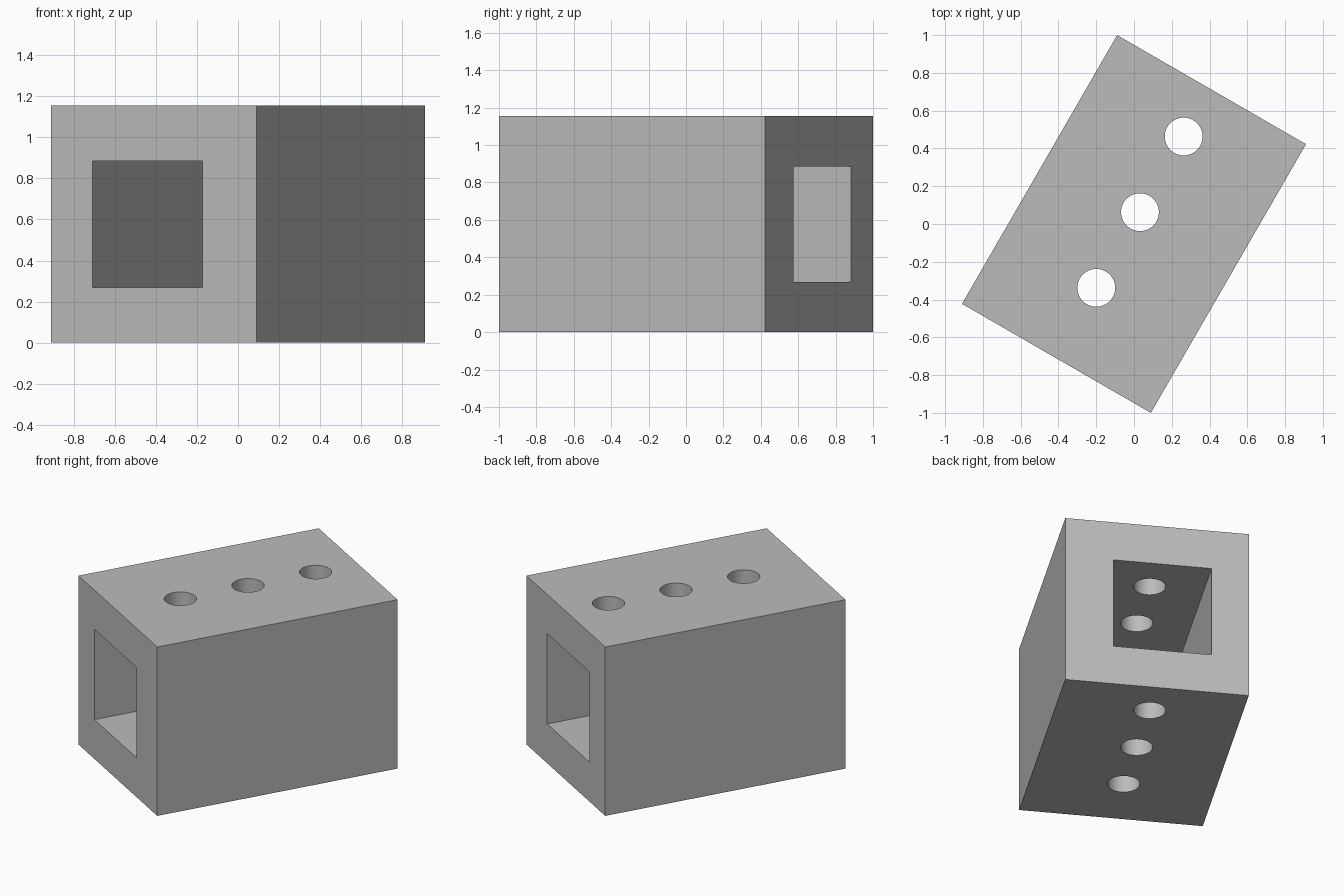
import bpy
from math import radians

default = bpy.data.objects.get("Cube")
if default:
    bpy.data.objects.remove(default, do_unlink=True)

SIDE, LENGTH = 1.1547, 1.6427    # block section and length
TUNNEL, TUNNEL_X = 0.617, -0.035  # square tunnel size and sideways offset
HOLE_R, HOLE_X, HOLE_Y, HOLE_STEP = 0.1, -0.004, 0.07, 0.4625
MID = SIDE / 2

grey = bpy.data.materials.new("plain grey")
grey.use_nodes = True
colour = (0.5, 0.5, 0.5, 1)
grey.diffuse_color = colour
grey.node_tree.nodes["Principled BSDF"].inputs["Base Color"].default_value = colour


def box(name, size, location):
    bpy.ops.mesh.primitive_cube_add(size=1, location=location)
    ob = bpy.context.object
    ob.name = name
    ob.scale = size
    bpy.ops.object.transform_apply(location=True, rotation=False, scale=True)
    ob.data.materials.append(grey)
    return ob


def cut(body, cutter):
    cutter.hide_render = True
    bpy.context.view_layer.objects.active = body
    mod = body.modifiers.new("cut", 'BOOLEAN')
    mod.operation = 'DIFFERENCE'
    mod.solver = 'EXACT'
    mod.object = cutter
    bpy.ops.object.modifier_apply(modifier=mod.name)
    bpy.data.objects.remove(cutter, do_unlink=True)


# Main block
block = box("drilled_block", (SIDE, LENGTH, SIDE), (0, 0, MID))

# Square tunnel along the whole length
cut(block, box("tunnel_cutter", (TUNNEL, LENGTH * 2, TUNNEL), (TUNNEL_X, 0, MID)))

# Row of round holes through the top and bottom walls
for i in (-1, 0, 1):
    bpy.ops.mesh.primitive_cylinder_add(
        vertices=64, radius=HOLE_R, depth=SIDE * 2,
        location=(HOLE_X, HOLE_Y + i * HOLE_STEP, MID))
    drill = bpy.context.object
    drill.name = "hole_cutter"
    drill.data.materials.append(grey)
    cut(block, drill)

# Smooth hole walls, sharp block edges, then turn the block
bpy.ops.object.select_all(action='DESELECT')
block.select_set(True)
bpy.context.view_layer.objects.active = block
bpy.ops.object.shade_smooth_by_angle(angle=radians(30))
block.rotation_euler.z = radians(-30)
bpy.ops.object.transform_apply(location=False, rotation=True, scale=False)
